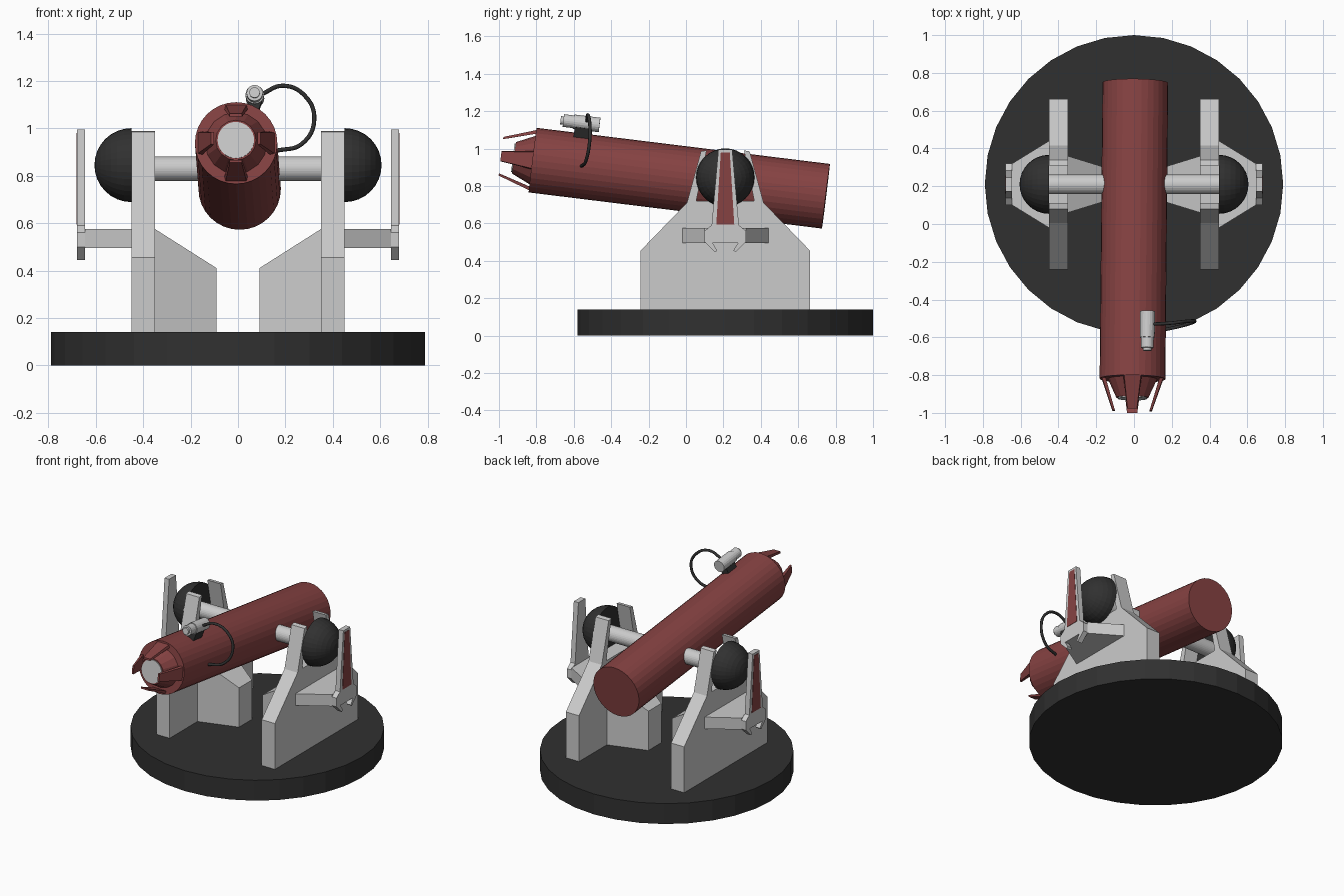
import bpy, bmesh, math
from mathutils import Vector, Matrix

if "Cube" in bpy.data.objects:
    bpy.data.objects.remove(bpy.data.objects["Cube"])


def material(name, col):
    m = bpy.data.materials.new(name)
    m.diffuse_color = (*col, 1)
    m.use_nodes = True
    m.node_tree.nodes["Principled BSDF"].inputs["Base Color"].default_value = m.diffuse_color
    return m


RED = material("dark_red", (0.24, 0.055, 0.055))
BLACK = material("black", (0.03, 0.03, 0.03))


def finish(bm, name, mat=None, mirror=False):
    bmesh.ops.recalc_face_normals(bm, faces=bm.faces)
    me = bpy.data.meshes.new(name)
    bm.to_mesh(me)
    bm.free()
    ob = bpy.data.objects.new(name, me)
    bpy.context.collection.objects.link(ob)
    if mat:
        me.materials.append(mat)
    if mirror:
        ob.modifiers.new("mirror", 'MIRROR')
    return ob


def loft(name, a, b, mat=None, mirror=False, matrix=None):
    """Solid between two matching loops of 3D points."""
    bm = bmesh.new()
    va, vb = [bm.verts.new(p) for p in a], [bm.verts.new(p) for p in b]
    n = len(a)
    bm.faces.new(va)
    bm.faces.new(vb)
    for i in range(n):
        j = (i + 1) % n
        bm.faces.new((va[i], va[j], vb[j], vb[i]))
    if matrix:
        bm.transform(matrix)
    return finish(bm, name, mat, mirror)


def prism(name, prof, x0, x1, mat=None):
    """Extrude a (y, z) profile along x and mirror it to the other side."""
    return loft(name, [(x0, y, z) for y, z in prof], [(x1, y, z) for y, z in prof], mat, True)


def rod(name, p, q, r0, r1=None, mat=None, sides=32):
    p, q = Vector(p), Vector(q)
    d = q - p
    bm = bmesh.new()
    bmesh.ops.create_cone(bm, cap_ends=True, segments=sides, radius1=r0,
                          radius2=r0 if r1 is None else r1, depth=d.length)
    rot = d.to_track_quat('Z', 'Y').to_matrix().to_4x4()
    bm.transform(Matrix.Translation((p + q) / 2) @ rot)
    return finish(bm, name, mat)


# Round base
rod("base_disc", (0, 0.21, 0), (0, 0.21, 0.14), 0.79, mat=BLACK)

# Forked side plates (symmetric about y = 0.21)
half = [(0.155, 0.72), (0.10, 0.99), (0.13, 0.985), (0.205, 0.71), (0.452, 0.455), (0.452, 0.14)]
prism("side_plate", [(0.21 + y, z) for y, z in half] +
      [(0.21 - y, z) for y, z in reversed(half)], 0.35, 0.45)

# Tapered inner buttresses
loft("inner_buttress",
     [(0.35, 0.06, 0.14), (0.35, 0.36, 0.14), (0.35, 0.36, 0.575), (0.35, 0.06, 0.575)],
     [(0.09, 0.14, 0.14), (0.09, 0.28, 0.14), (0.09, 0.28, 0.41), (0.09, 0.14, 0.41)], mirror=True)

# Outer arms, guard bars and their red panels
loft("outer_arm",
     [(0.45, -0.02, 0.495), (0.45, 0.44, 0.495), (0.45, 0.44, 0.575), (0.45, -0.02, 0.575)],
     [(0.645, 0.10, 0.495), (0.645, 0.32, 0.495), (0.645, 0.32, 0.575), (0.645, 0.10, 0.575)],
     mirror=True)
half = [(0.068, 0.495), (0.043, 0.455), (0.055, 0.445), (0.11, 0.50), (0.11, 0.56),
        (0.073, 0.59), (0.037, 0.995)]
prism("guard_bar", [(0.21 + y, z) for y, z in half] +
      [(0.21 - y, z) for y, z in reversed(half)], 0.645, 0.68)
prism("guard_panel", [(0.162, 0.595), (0.258, 0.595), (0.234, 0.98), (0.186, 0.98)],
      0.678, 0.682, RED)

# Axle and pivot domes
rod("axle", (-0.45, 0.21, 0.83), (0.45, 0.21, 0.83), 0.052)
bm = bmesh.new()
bmesh.ops.create_uvsphere(bm, u_segments=32, v_segments=16, radius=0.156)
bm.transform(Matrix.Rotation(math.pi / 2, 4, 'Y'))
bmesh.ops.bisect_plane(bm, geom=bm.verts[:] + bm.edges[:] + bm.faces[:], dist=1e-5,
                       plane_co=(0, 0, 0), plane_no=(1, 0, 0), clear_inner=True)
bmesh.ops.holes_fill(bm, edges=[e for e in bm.edges if e.is_boundary], sides=0)
bm.transform(Matrix.Translation((0.45, 0.21, 0.845)))
finish(bm, "pivot_dome", BLACK, True)

# Tilted barrel with stepped nose
rear, front = Vector((0.007, 0.748, 0.745)), Vector((-0.008, -0.82, 0.938))
fwd = (front - rear).normalized()
rod("barrel", rear, front, 0.174, mat=RED)
rod("nose_cone", front - fwd * 0.01, front + fwd * 0.1, 0.135, 0.085, RED, 16)
rod("muzzle", front + fwd * 0.09, front + fwd * 0.106, 0.077)

# Four claws around the nose
frame = Matrix.Translation(front) @ fwd.to_track_quat('Z', 'Y').to_matrix().to_4x4()
for i in range(4):
    loft("nose_claw",
         [(-0.05, 0.145, -0.01), (0.05, 0.145, -0.01), (0.045, 0.165, -0.01), (-0.045, 0.165, -0.01)],
         [(-0.027, 0.092, 0.17), (0.027, 0.092, 0.17), (0.025, 0.104, 0.17), (-0.025, 0.104, 0.17)],
         RED, matrix=frame @ Matrix.Rotation(i * math.pi / 2, 4, 'Z'))

# Sight: mount, body and lens
bm = bmesh.new()
bmesh.ops.create_cube(bm, size=1)
bm.transform(Matrix.Translation((0.065, -0.553, 1.085)) @ Matrix.Rotation(math.radians(-7), 4, 'X')
             @ Matrix.Rotation(math.radians(20), 4, 'Y') @ Matrix.Diagonal((0.05, 0.09, 0.07, 1)))
finish(bm, "sight_mount", BLACK)
back = Vector((0.072, -0.462, 1.126))
rod("sight_body", back, back + fwd * 0.14, 0.039, sides=20)
rod("sight_neck", back + fwd * 0.13, back + fwd * 0.195, 0.034, sides=20)
rod("sight_lens", back + fwd * 0.19, back + fwd * 0.21, 0.022, sides=20)

# Cable looping from the sight down to the barrel
cu = bpy.data.curves.new("cable", 'CURVE')
cu.dimensions = '3D'
cu.bevel_depth = 0.009
cu.bevel_resolution = 2
cu.resolution_u = 8
cu.use_fill_caps = True
pts = [(0.10, -0.53, 1.145), (0.19, -0.525, 1.18), (0.28, -0.515, 1.14), (0.322, -0.515, 1.04),
       (0.27, -0.535, 0.935), (0.16, -0.56, 0.905)]
sp = cu.splines.new('BEZIER')
sp.bezier_points.add(len(pts) - 1)
for b, p in zip(sp.bezier_points, pts):
    b.co = p
    b.handle_left_type = b.handle_right_type = 'AUTO'
cable = bpy.data.objects.new("cable", cu)
cu.materials.append(BLACK)
bpy.context.collection.objects.link(cable)
